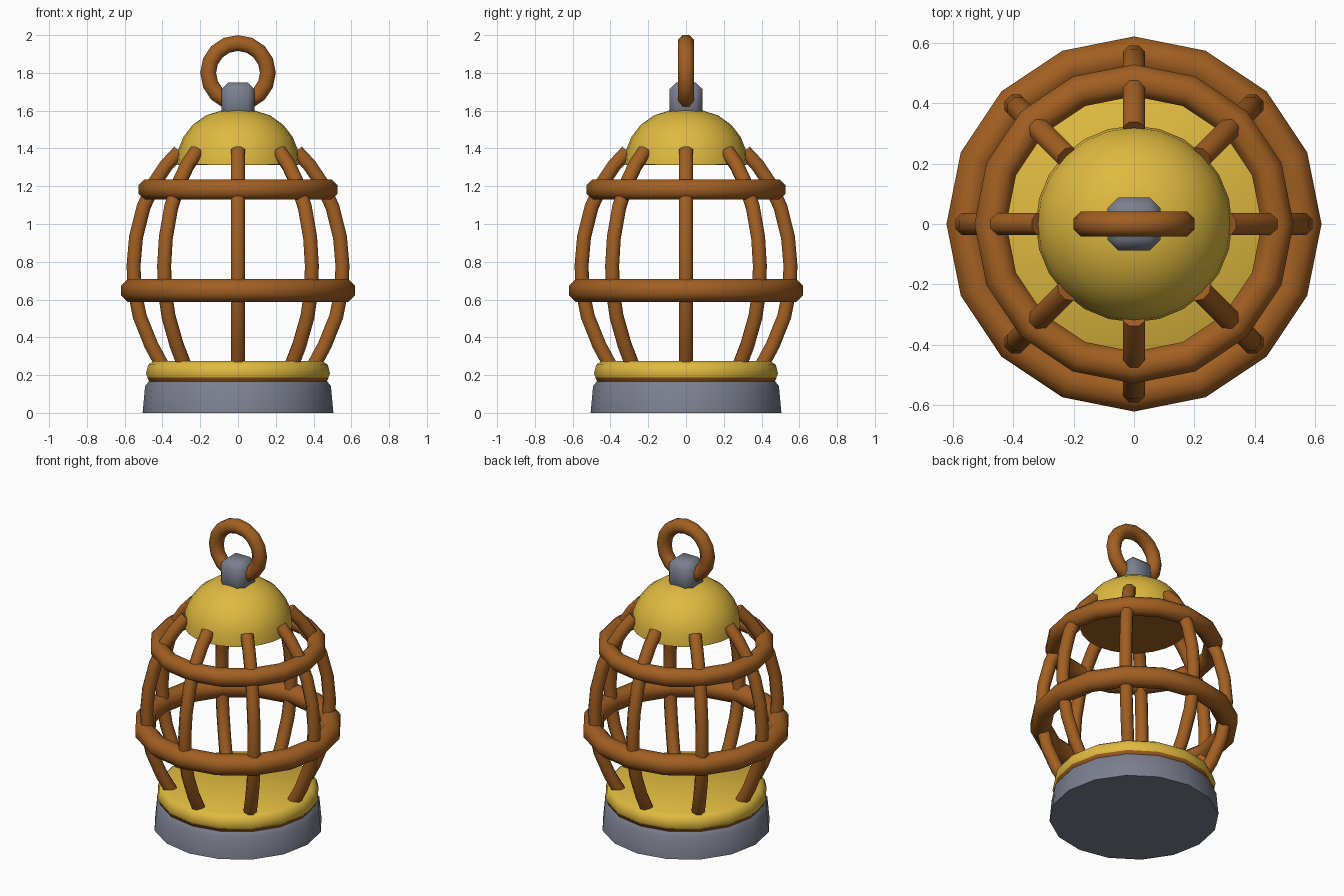
import bpy, bmesh, math
from math import cos, sin, pi
from mathutils import Vector, Matrix

if "Cube" in bpy.data.objects:
    bpy.data.objects.remove(bpy.data.objects["Cube"])


def material(name, col):
    m = bpy.data.materials.new(name)
    m.diffuse_color = (*col, 1)
    m.use_nodes = True
    m.node_tree.nodes["Principled BSDF"].inputs["Base Color"].default_value = m.diffuse_color
    return m


BROWN = material("brown wood", (0.36, 0.115, 0.016))
YELLOW = material("yellow brass", (0.74, 0.49, 0.05))
GREY = material("grey metal", (0.20, 0.215, 0.27))


def finish(name, bm, mats, angle=60):
    bmesh.ops.recalc_face_normals(bm, faces=bm.faces)
    me = bpy.data.meshes.new(name)
    bm.to_mesh(me)
    bm.free()
    ob = bpy.data.objects.new(name, me)
    bpy.context.collection.objects.link(ob)
    for m in mats:
        me.materials.append(m)
    bpy.ops.object.select_all(action='DESELECT')
    bpy.context.view_layer.objects.active = ob
    ob.select_set(True)
    bpy.ops.object.shade_smooth_by_angle(angle=math.radians(angle))
    return ob


def bridge(bm, loops, closed):
    """Skin a list of vertex loops; cap the ends if the strip is open."""
    n = len(loops[0])
    for i in range(len(loops) if closed else len(loops) - 1):
        a, b = loops[i], loops[(i + 1) % len(loops)]
        for j in range(n):
            k = (j + 1) % n
            bm.faces.new((a[j], a[k], b[k], b[j]))
    if not closed:
        bm.faces.new(loops[0])
        bm.faces.new(loops[-1])


def lathe(name, profile, mat, segs=16, angle=35):
    bm = bmesh.new()
    loops = [[bm.verts.new((r * cos(2 * pi * i / segs), r * sin(2 * pi * i / segs), z))
              for i in range(segs)] for r, z in profile]
    bridge(bm, loops, False)
    return finish(name, bm, [mat], angle)


def ring(name, major, minor, matrix, segs=16):
    bm = bmesh.new()
    loops = []
    for i in range(segs):
        a = 2 * pi * i / segs
        loop = []
        for j in range(8):
            t = 2 * pi * (j + 0.5) / 8
            r = major + minor * cos(t)
            loop.append(bm.verts.new(matrix @ Vector((r * cos(a), r * sin(a), minor * sin(t)))))
        loops.append(loop)
    bridge(bm, loops, True)
    return finish(name, bm, [BROWN])


# Base, trim band and floor cushion
lathe("base", [(0.505, 0), (0.492, 0.142), (0.472, 0.167)], GREY)
lathe("base_trim", [(0.455, 0.155), (0.47, 0.167), (0.48, 0.188), (0.46, 0.2)], BROWN)
lathe("floor", [(0.45, 0.183), (0.478, 0.185), (0.487, 0.21), (0.475, 0.255), (0.445, 0.275)],
      YELLOW, angle=50)

# Bars: one bowed octagonal tube, repeated eight times
path = [(0.395, 0.24), (0.46, 0.36), (0.52, 0.51), (0.548, 0.65), (0.553, 0.78),
        (0.54, 0.93), (0.50, 1.09), (0.44, 1.22), (0.38, 1.31), (0.31, 1.385)]
for b in range(8):
    bm = bmesh.new()
    rot = Matrix.Rotation(b * pi / 4, 3, 'Z')
    loops = []
    for i, (r, z) in enumerate(path):
        p, q = path[max(i - 1, 0)], path[min(i + 1, len(path) - 1)]
        d = Vector((q[0] - p[0], 0, q[1] - p[1])).normalized()
        side = Vector((d.z, 0, -d.x))
        loop = []
        for j in range(8):
            t = 2 * pi * (j + 0.5) / 8
            v = Vector((r, 0, z)) + 0.04 * (side * cos(t) + Vector((0, 1, 0)) * sin(t))
            loop.append(bm.verts.new(rot @ v))
        loops.append(loop)
    bridge(bm, loops, False)
    finish(f"bar_{b + 1}", bm, [BROWN])

# Hoops
ring("lower_hoop", 0.56, 0.065, Matrix.Translation((0, 0, 0.648)))
ring("upper_hoop", 0.475, 0.057, Matrix.Translation((0, 0, 1.182)))

# Dome roof with its brown underside
lathe("dome", [(0.325, 1.315), (0.318, 1.39), (0.29, 1.46), (0.24, 1.525),
               (0.17, 1.575), (0.09, 1.6), (0.02, 1.605)], YELLOW, segs=24, angle=50)
lathe("dome_underside", [(0.318, 1.312), (0.318, 1.318)], BROWN, segs=24)

# Neck block with chamfered edges
bm = bmesh.new()
bmesh.ops.create_cube(bm, size=1, matrix=Matrix.Translation((0, 0, 1.65))
                      @ Matrix.Diagonal((0.176, 0.176, 0.2, 1)))
bmesh.ops.bevel(bm, geom=bm.edges[:], offset=0.036, segments=1, affect='EDGES')
finish("neck", bm, [GREY], 50)

# Hanging ring
ring("hanging_ring", 0.158, 0.0455,
     Matrix.Translation((0, 0, 1.8)) @ Matrix.Rotation(pi / 2, 4, 'X'))
